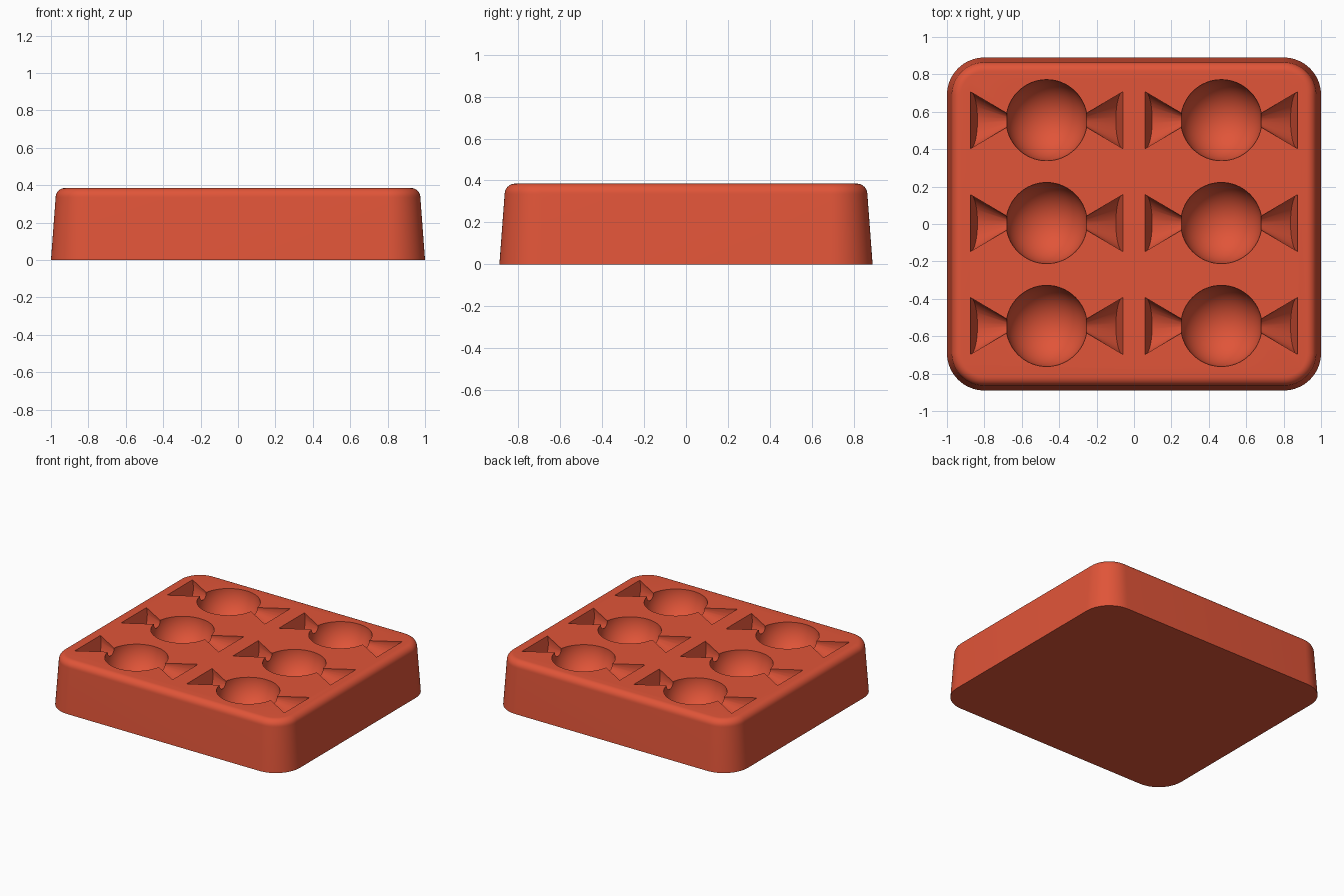
import bpy, bmesh, math
from mathutils import Matrix, Vector

old = bpy.data.objects.get("Cube")
if old:
    bpy.data.objects.remove(old, do_unlink=True)

HEIGHT, HALF_X, HALF_Y, CORNER = 0.385, 1.0, 0.89, 0.2
FILLET = 0.05

red = bpy.data.materials.new("warm_red")
red.use_nodes = True
colour = (0.75, 0.09, 0.04, 1)
red.diffuse_color = colour
red.node_tree.nodes["Principled BSDF"].inputs["Base Color"].default_value = colour


def make_object(name, bm):
    bmesh.ops.recalc_face_normals(bm, faces=bm.faces)
    mesh = bpy.data.meshes.new(name)
    bm.to_mesh(mesh)
    bm.free()
    mesh.materials.append(red)
    obj = bpy.data.objects.new(name, mesh)
    bpy.context.collection.objects.link(obj)
    return obj


def loft(bm, rings):
    """Skin closed rings of points and cap both ends."""
    loops = [[bm.verts.new(p) for p in ring] for ring in rings]
    for a, b in zip(loops, loops[1:]):
        for i in range(len(a)):
            j = (i + 1) % len(a)
            bm.faces.new((a[i], a[j], b[j], b[i]))
    bm.faces.new(loops[0])
    bm.faces.new(loops[-1])


def rounded_rect(inset, z, steps=16):
    points = []
    for k, (sx, sy) in enumerate(((1, 1), (-1, 1), (-1, -1), (1, -1))):
        for s in range(steps + 1):
            a = (k + s / steps) * math.pi / 2
            r = CORNER - inset
            points.append((sx * (HALF_X - CORNER) + r * math.cos(a),
                           sy * (HALF_Y - CORNER) + r * math.sin(a), z))
    return points


# Tapered block with a rounded top rim
bm = bmesh.new()
rings = [rounded_rect(0, 0)]
for s in range(9):
    a = s / 8 * math.pi / 2
    rings.append(rounded_rect(0.025 + FILLET * (1 - math.cos(a)),
                              HEIGHT - FILLET * (1 - math.sin(a))))
loft(bm, rings)
mould = make_object("candy_mould", bm)

# Cutters: round bowls, and flared wrapper tails on both sides of each
bowls, tails = bmesh.new(), bmesh.new()
for cx in (-0.467, 0.467):
    for row in (-1, 0, 1):
        centre = Vector((cx, 0.005 + 0.55 * row, HEIGHT))
        bmesh.ops.create_uvsphere(bowls, u_segments=64, v_segments=33, radius=0.217,
                                  matrix=Matrix.Translation(centre))
        for side in (-1, 1):
            def tail_ring(x, r, slant):
                ring = []
                for i in range(32):
                    a = (i + 0.5) / 32 * 2 * math.pi
                    dz = r * math.sin(a)
                    ring.append(centre + Vector((side * (x + slant * dz), r * math.cos(a), dz)))
                return ring
            loft(tails, [tail_ring(0.17, 0.012, 0), tail_ring(0.408, 0.153, 0.25)])

for name, cutter_mesh in (("bowl_cutter", bowls), ("tail_cutter", tails)):
    cutter = make_object(name, cutter_mesh)
    cutter.hide_render = True
    mod = mould.modifiers.new(name, 'BOOLEAN')
    mod.operation = 'DIFFERENCE'
    mod.solver = 'EXACT'
    mod.object = cutter
    bpy.context.view_layer.objects.active = mould
    bpy.ops.object.modifier_apply(modifier=name)
    bpy.data.objects.remove(cutter, do_unlink=True)

# Smooth curved walls, keep cavity rims sharp
bpy.ops.object.select_all(action='DESELECT')
mould.select_set(True)
bpy.context.view_layer.objects.active = mould
bpy.ops.object.shade_smooth_by_angle(angle=math.radians(30))
